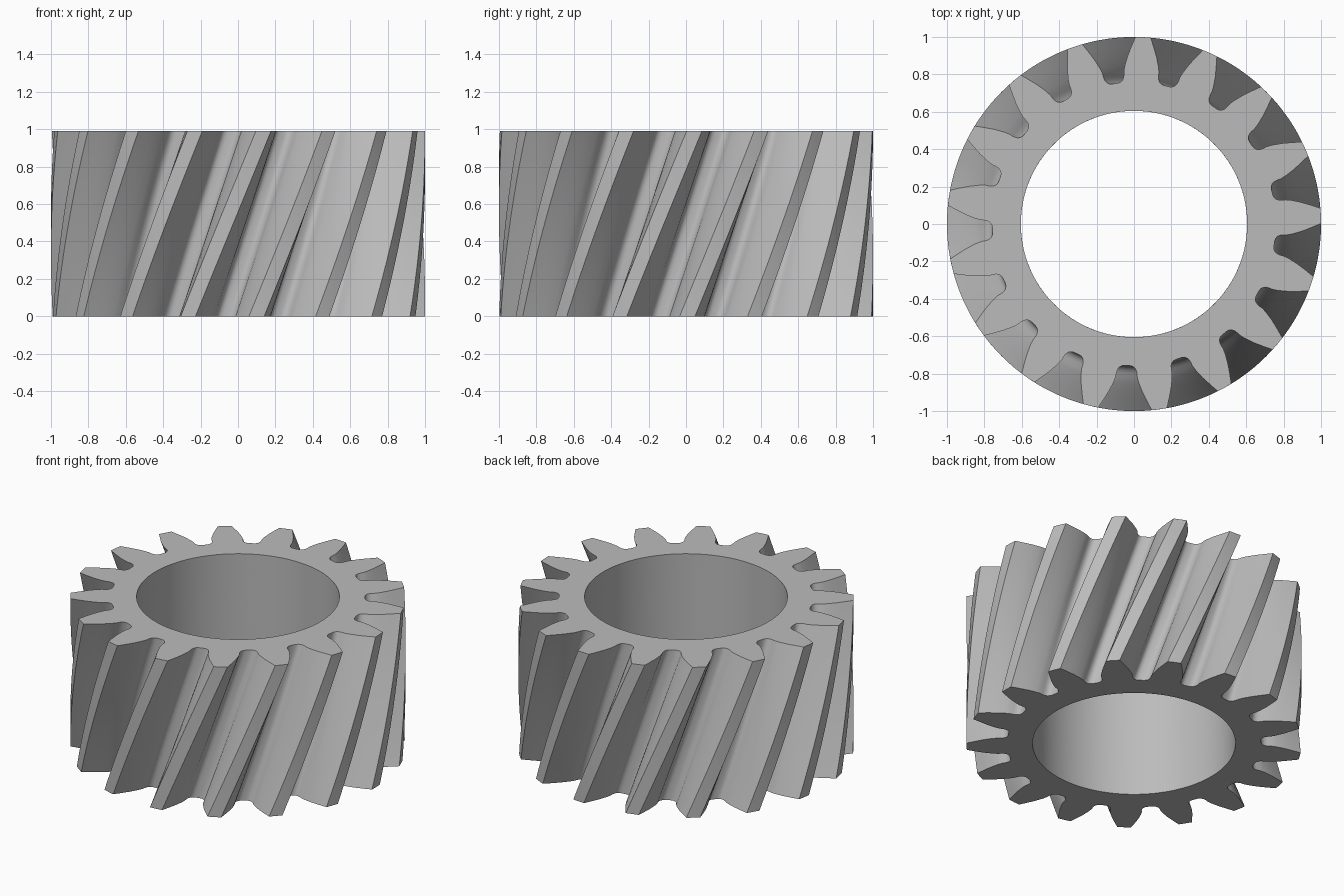
import bpy, bmesh, math

if "Cube" in bpy.data.objects:
    bpy.data.objects.remove(bpy.data.objects["Cube"], do_unlink=True)

TEETH = 17
HEIGHT = 0.99
BORE = 0.605
START = math.radians(0.4)     # direction of the first tooth at the base
TWIST = math.radians(23.3)    # helix turn from base to top
LAYERS = 24

# Half a tooth: angle from the tooth centre, radius
half = [(0.041, 1.0), (0.063, 0.95), (0.086, 0.9), (0.106, 0.85),
        (0.115, 0.82), (0.116, 0.8), (0.12, 0.784), (0.13, 0.77),
        (0.146, 0.761), (0.165, 0.758)]
tooth = [(-a, r) for a, r in reversed(half)] + [(0, 1.0)] + half
pitch = 2 * math.pi / TEETH
outline = [(i * pitch + a, r) for i in range(TEETH) for a, r in tooth]
count = len(outline)

# Helical gear body: rings of outer and bore points, stacked and turned
bm = bmesh.new()
outer, inner = [], []
for k in range(LAYERS + 1):
    t = k / LAYERS
    turn = START + TWIST * t

    def ring(points):
        return [bm.verts.new((r * math.cos(a + turn), r * math.sin(a + turn), t * HEIGHT))
                for a, r in points]
    outer.append(ring(outline))
    inner.append(ring([(a, BORE) for a, r in outline]))

for j in range(count):
    n = (j + 1) % count
    for k in range(LAYERS):
        # Tooth flanks and bore wall
        for rings in (outer, inner):
            bm.faces.new((rings[k][j], rings[k][n], rings[k + 1][n], rings[k + 1][j]))
    # Flat end faces
    for k in (0, LAYERS):
        bm.faces.new((outer[k][j], outer[k][n], inner[k][n], inner[k][j]))
bmesh.ops.recalc_face_normals(bm, faces=bm.faces)

mesh = bpy.data.meshes.new("helical_gear")
bm.to_mesh(mesh)
bm.free()
gear = bpy.data.objects.new("helical_gear", mesh)
bpy.context.collection.objects.link(gear)

# Plain grey metal
grey = bpy.data.materials.new("steel_grey")
grey.use_nodes = True
colour = (0.5, 0.5, 0.5, 1)
grey.diffuse_color = colour
grey.node_tree.nodes["Principled BSDF"].inputs["Base Color"].default_value = colour
mesh.materials.append(grey)

# Smooth flanks, sharp tooth and end edges
bpy.ops.object.select_all(action="DESELECT")
gear.select_set(True)
bpy.context.view_layer.objects.active = gear
bpy.ops.object.shade_smooth_by_angle(angle=math.radians(35))
